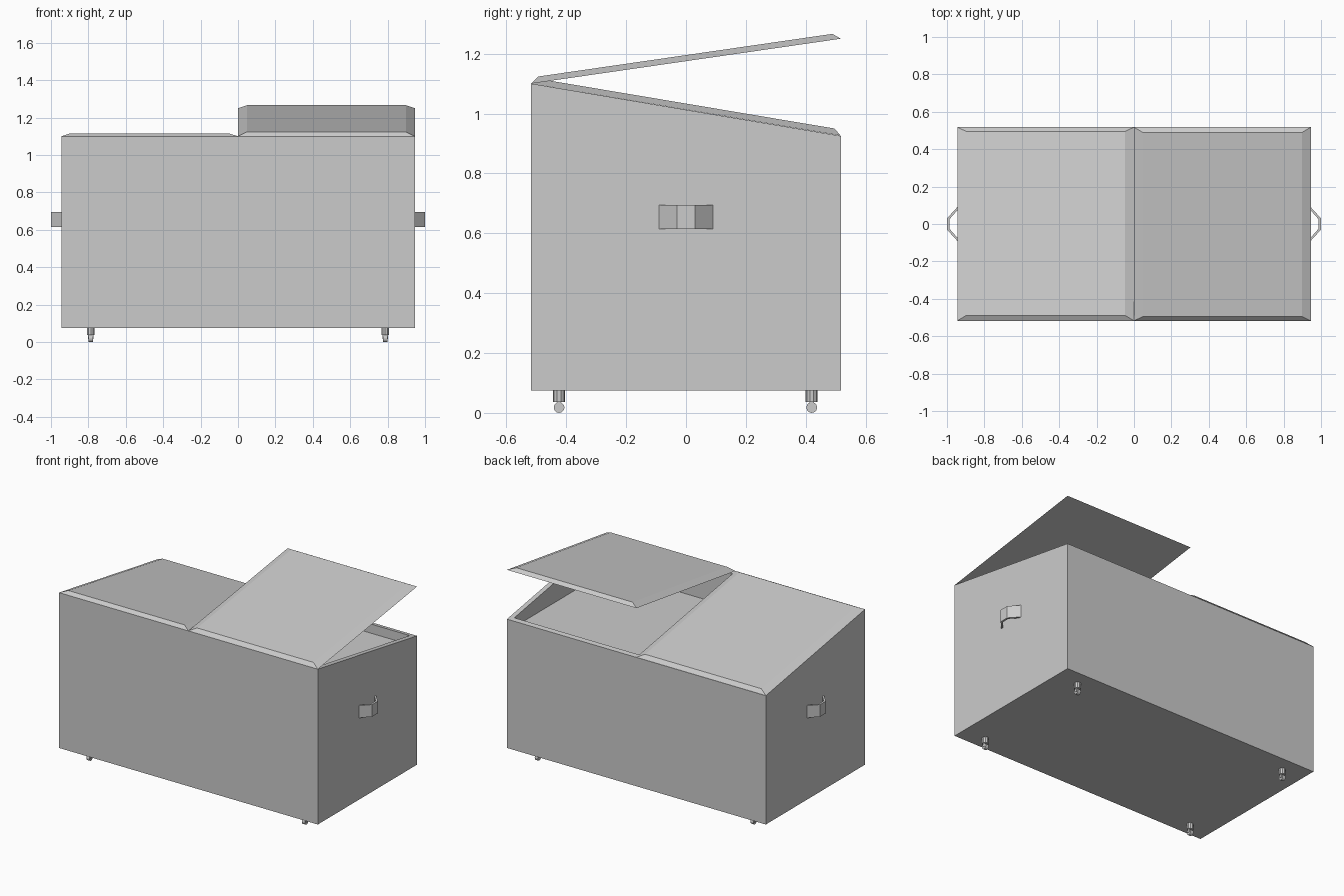
import bpy, bmesh, math
from mathutils import Matrix, Vector

if "Cube" in bpy.data.objects:
    bpy.data.objects.remove(bpy.data.objects["Cube"])

W, D = 0.945, 0.5175          # half width and half depth of the box
FRONT, BACK, BASE = 1.10, 0.925, 0.075


def finish(bm, name):
    bmesh.ops.recalc_face_normals(bm, faces=bm.faces)
    me = bpy.data.meshes.new(name)
    bm.to_mesh(me)
    bm.free()
    ob = bpy.data.objects.new(name, me)
    bpy.context.collection.objects.link(ob)
    return ob


# Sloping box body with a recessed top
bm = bmesh.new()
bmesh.ops.create_cube(bm, size=2)
for v in bm.verts:
    top = BACK if v.co.y > 0 else FRONT
    v.co = (v.co.x * W, v.co.y * D, top if v.co.z > 0 else BASE)
bm.normal_update()
top = max(bm.faces, key=lambda f: f.normal.z)
bmesh.ops.inset_region(bm, faces=[top], thickness=0.045)
new = bmesh.ops.extrude_face_region(bm, geom=[top])
for v in [g for g in new["geom"] if isinstance(g, bmesh.types.BMVert)]:
    v.co.z = 0.87
if top.is_valid:
    bmesh.ops.delete(bm, geom=[top], context='FACES_ONLY')
finish(bm, "box_body")


# Lids: thin slabs with chamfered rims, hinged at the front top edge
def lid(name, x0, x1, end_z):
    length = math.hypot(2 * D, end_z - FRONT)
    bm = bmesh.new()
    bmesh.ops.create_cube(bm, size=1)
    for v in bm.verts:
        up = v.co.z > 0
        ix, iy = (0.048, 0.026) if up else (0, 0)
        v.co = (x0 + ix if v.co.x < 0 else x1 - ix,
                iy if v.co.y < 0 else length - iy,
                0.02 if up else 0)
    ob = finish(bm, name)
    ob.location = (0, -D, FRONT)
    ob.rotation_euler.x = math.atan2(end_z - FRONT, 2 * D)


lid("closed_lid", -W, 0, BACK + 0.001)
lid("open_lid", 0, W, 1.25)

# Bent strap handles on both ends
outer = [(W, -0.09), (1.0, -0.03), (1.0, 0.03), (W, 0.09)]
inner = [(W, 0.073), (0.987, 0.025), (0.987, -0.025), (W, -0.073)]
for side, s in (("right", 1), ("left", -1)):
    bm = bmesh.new()
    rows = [[bm.verts.new((s * x, y, z)) for x, y in outer + inner]
            for z in (0.615, 0.695)]
    for i in range(8):
        j = (i + 1) % 8
        bm.faces.new((rows[0][i], rows[0][j], rows[1][j], rows[1][i]))
    for r in rows:
        for i in range(3):
            bm.faces.new((r[i], r[i + 1], r[6 - i], r[7 - i]))
    finish(bm, side + "_handle")


# Casters: stem, two fork plates and a wheel
def add_box(bm, centre, size):
    m = Matrix.Translation(centre) @ Matrix.Diagonal((*size, 1))
    bmesh.ops.create_cube(bm, size=1, matrix=m)


def cylinder(bm, centre, r, depth, n, rot=Matrix()):
    bmesh.ops.create_cone(bm, cap_ends=True, segments=n, radius1=r, radius2=r,
                          depth=depth, matrix=Matrix.Translation(centre) @ rot)


for xn, x in (("left", -0.787), ("right", 0.787)):
    for yn, y in (("front", -0.424), ("back", 0.42)):
        bm = bmesh.new()
        cylinder(bm, (x, y, 0.057), 0.02, 0.04, 10)
        for dx in (-0.0125, 0.0125):
            add_box(bm, (x + dx, y, 0.03), (0.003, 0.014, 0.03))
        cylinder(bm, (x, y, 0.018), 0.018, 0.022, 12,
                 Matrix.Rotation(math.pi / 2, 4, 'Y'))
        finish(bm, f"{yn}_{xn}_caster")
